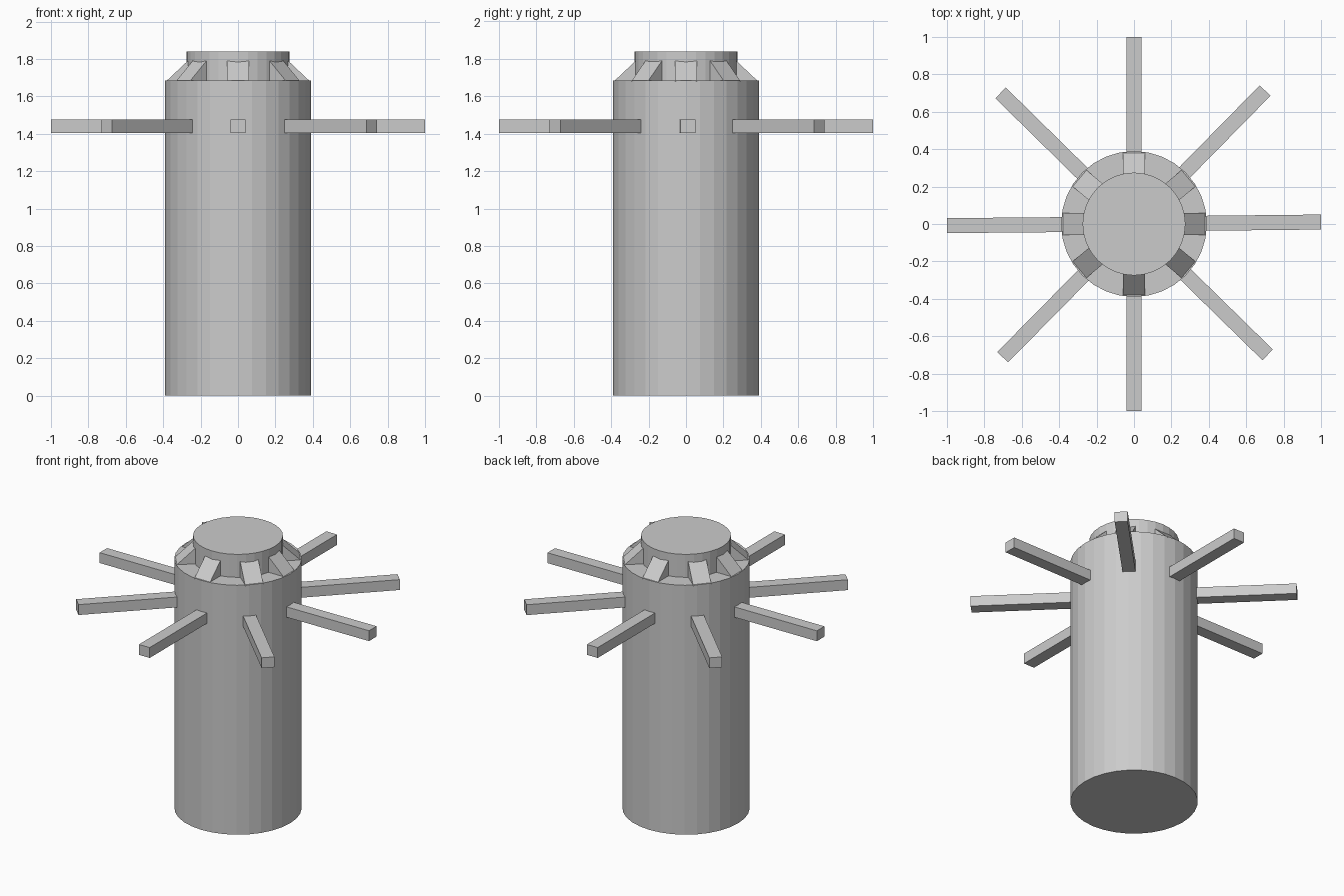
import bpy, bmesh
from math import radians, cos, sin, tau

if "Cube" in bpy.data.objects:
    bpy.data.objects.remove(bpy.data.objects["Cube"])

BODY_R, BODY_TOP = 0.39, 1.685
CAP_R, CAP_TOP = 0.275, 1.84


def add_mesh(name, verts, faces, angle=0.0):
    mesh = bpy.data.meshes.new(name)
    mesh.from_pydata(verts, [], faces)
    bm = bmesh.new()
    bm.from_mesh(mesh)
    bmesh.ops.recalc_face_normals(bm, faces=bm.faces)
    bm.to_mesh(mesh)
    bm.free()
    obj = bpy.data.objects.new(name, mesh)
    obj.rotation_euler.z = radians(angle)
    bpy.context.collection.objects.link(obj)
    return obj


def extrude_profile(name, profile, width, angle):
    """Extrude an (r, z) profile sideways, then turn it around the z axis."""
    n = len(profile)
    verts = [(r, s * width / 2, z) for s in (-1, 1) for r, z in profile]
    faces = [tuple(range(n)), tuple(range(n, 2 * n))]
    faces += [(i, (i + 1) % n, (i + 1) % n + n, i + n) for i in range(n)]
    return add_mesh(name, verts, faces, angle)


# Body with the narrower raised cap, one stepped lathe with 32 flat sides
SIDES = 32
rings = [(BODY_R, 0), (BODY_R, BODY_TOP), (CAP_R, BODY_TOP), (CAP_R, CAP_TOP)]
verts = [(r * cos(tau * i / SIDES), r * sin(tau * i / SIDES), z)
         for r, z in rings for i in range(SIDES)]
faces = [(k * SIDES + i, k * SIDES + (i + 1) % SIDES,
          (k + 1) * SIDES + (i + 1) % SIDES, (k + 1) * SIDES + i)
         for k in range(len(rings) - 1) for i in range(SIDES)]
faces += [tuple(range(SIDES)), tuple(range(3 * SIDES, 4 * SIDES))]
add_mesh("body", verts, faces)

# Sloped wedges bracing the cap on the shoulder
for i, a in enumerate((0, 40, 90, 140, 180, 220, 270, 320)):
    extrude_profile(f"shoulder_wedge_{i + 1}",
                    [(0.265, 1.68), (0.385, 1.68), (0.265, 1.793)], 0.115, a)

# Radiating square bars, slightly uneven in angle
for i, a in enumerate((0.6, 45.5, 90, 135.5, 180.5, 225.4, 270, 315.6)):
    extrude_profile(f"spoke_{i + 1}",
                    [(0.36, 1.405), (1.0, 1.405), (1.0, 1.475), (0.36, 1.475)],
                    0.08, a)
